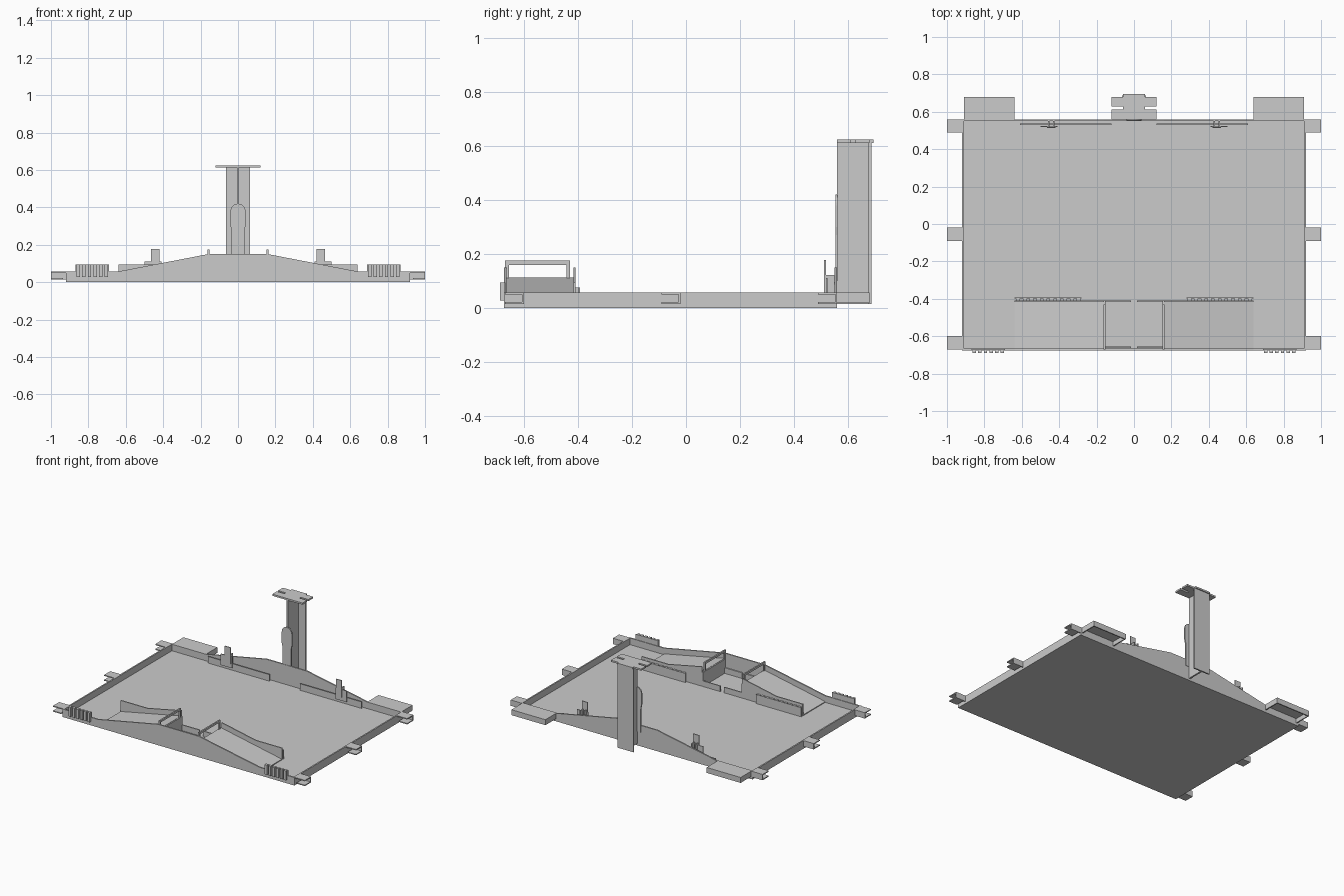
import bpy, math

cube = bpy.data.objects.get("Cube")
if cube:
    bpy.data.objects.remove(cube, do_unlink=True)

mat = bpy.data.materials.new("plain grey")
mat.use_nodes = True
GREY = (0.6, 0.6, 0.6, 1)
mat.diffuse_color = GREY
mat.node_tree.nodes["Principled BSDF"].inputs["Base Color"].default_value = GREY


def prism(name, points, axis, lo, hi):
    """Extrude a 2D outline along an axis from lo to hi."""
    def place(p, d):
        return {"x": (d, *p), "y": (p[0], d, p[1]), "z": (*p, d)}[axis]
    n = len(points)
    verts = [place(p, d) for d in (lo, hi) for p in points]
    faces = [list(range(n))[::-1], list(range(n, 2 * n))]
    faces += [[i, (i + 1) % n, n + (i + 1) % n, n + i] for i in range(n)]
    mesh = bpy.data.meshes.new(name)
    mesh.from_pydata(verts, [], faces)
    mesh.materials.append(mat)
    obj = bpy.data.objects.new(name, mesh)
    bpy.context.collection.objects.link(obj)
    # Consistent outward normals
    import bmesh
    bm = bmesh.new()
    bm.from_mesh(mesh)
    bmesh.ops.recalc_face_normals(bm, faces=bm.faces)
    bm.to_mesh(mesh)
    bm.free()
    return obj


def box(name, x, y, z):
    return prism(name, [(x[0], y[0]), (x[1], y[0]), (x[1], y[1]), (x[0], y[1])], "z", *z)


def both(obj):
    """Mirror a part to the other side."""
    mod = obj.modifiers.new("mirror", "MIRROR")
    mod.use_axis[0] = True
    return obj


def toothed_strip(name, x, y, z, tooth_y, step):
    """Thin strip with short ribs along one face."""
    both(box(name, x, y, z))
    for i in range(int((x[1] - x[0]) / step)):
        a = x[0] + i * step + 0.005
        both(box(name + "_tooth", (a, a + step * 0.6), tooth_y, z))


RIM = 0.057
T = 0.01

# Tray
box("tray_floor", (-0.92, 0.92), (-0.675, 0.56), (0, T))
both(box("tray_side_wall", (0.91, 0.92), (-0.675, 0.56), (0, RIM)))
gable = [(-0.92, 0), (0.92, 0), (0.92, RIM), (0.64, RIM), (0.16, 0.15),
         (-0.16, 0.15), (-0.64, RIM), (-0.92, RIM)]
prism("front_gable_wall", gable, "y", -0.675, -0.665)
prism("back_gable_wall", gable, "y", 0.55, 0.56)
both(box("back_inner_strip", (0.12, 0.61), (0.53, 0.537), (T, RIM)))

# Ramps with inner walls and toothed guides
both(prism("ramp", [(0.64, T), (0.64, T + 0.006), (0.16, 0.112), (0.16, 0.104)],
           "y", -0.67, -0.41))
both(prism("ramp_inner_wall", [(0.16, T), (0.64, T), (0.64, 0.095), (0.43, 0.095), (0.16, 0.15)],
           "y", -0.417, -0.409))
toothed_strip("ramp_guide", (0.28, 0.64), (-0.398, -0.393), (T, 0.075), (-0.409, -0.398), 0.036)

# Divider frames between the ramps
for name, y, z in (("divider_panel", (-0.67, -0.41), (T, 0.11)),
                   ("divider_top", (-0.67, -0.43), (0.16, 0.175)),
                   ("divider_front_post", (-0.67, -0.655), (0.11, 0.16)),
                   ("divider_back_post", (-0.443, -0.43), (0.11, 0.16))):
    both(box(name, (0.152, 0.162), y, z))
for y in (-0.664, -0.417):
    both(box("divider_foot", (0.015, 0.155), (y, y + 0.008), (T, 0.05)))

# Toothed plates on the front wall
toothed_strip("front_plate", (0.69, 0.87), (-0.675, -0.669), (RIM - 0.03, 0.095),
              (-0.69, -0.675), 0.03)

# Side brackets
for y in (-0.635, -0.055, 0.525):
    both(box("bracket_top", (0.92, 1.0), (y - 0.035, y + 0.035), (0.05, RIM)))
    both(box("bracket_fin", (0.92, 1.0), (y + 0.028, y + 0.035), (0.015, 0.05)))
    both(box("bracket_base", (0.935, 1.0), (y - 0.035, y + 0.028), (0.015, 0.022)))

# Rear shelves, open underneath
both(box("shelf_top", (0.64, 0.91), (0.56, 0.68), (RIM - 0.008, RIM)))
both(box("shelf_back_rim", (0.64, 0.91), (0.672, 0.68), (0.018, RIM - 0.008)))
for x in (0.64, 0.902):
    both(box("shelf_side_rim", (x, x + 0.008), (0.56, 0.672), (0.018, RIM - 0.008)))

# Upright clips at the back
both(box("clip_plate", (0.42, 0.465), (0.512, 0.518), (RIM, 0.178)))
both(box("clip_base", (0.41, 0.5), (0.518, 0.524), (0.03, 0.11)))
for x in (0.425, 0.452):
    both(box("clip_rib", (x, x + 0.008), (0.518, 0.55), (0.05, 0.122)))

# Column with T section
box("column_back", (-0.063, 0.063), (0.677, 0.687), (0.014, 0.612))
box("column_web", (-0.006, 0.006), (0.56, 0.677), (0.014, 0.612))

# Round-topped tongue in front of the column
arc = [(0.04 * math.cos(a), 0.38 + 0.04 * math.sin(a))
       for a in (math.pi * i / 12 for i in range(13))]
tongue = [(-0.04, 0.3), (-0.034, 0.27), (-0.034, 0.1), (0.034, 0.1), (0.034, 0.27), (0.04, 0.3)]
prism("column_tongue", tongue + arc, "y", 0.553, 0.562)

# Notched cap
half = [(0.12, 0.56), (0.12, 0.612), (0.06, 0.612), (0.06, 0.627),
        (0.12, 0.627), (0.12, 0.68), (0.06, 0.68), (0.06, 0.694)]
cap = half + [(-x, y) for x, y in reversed(half)]
prism("column_cap", cap, "z", 0.612, 0.624)
